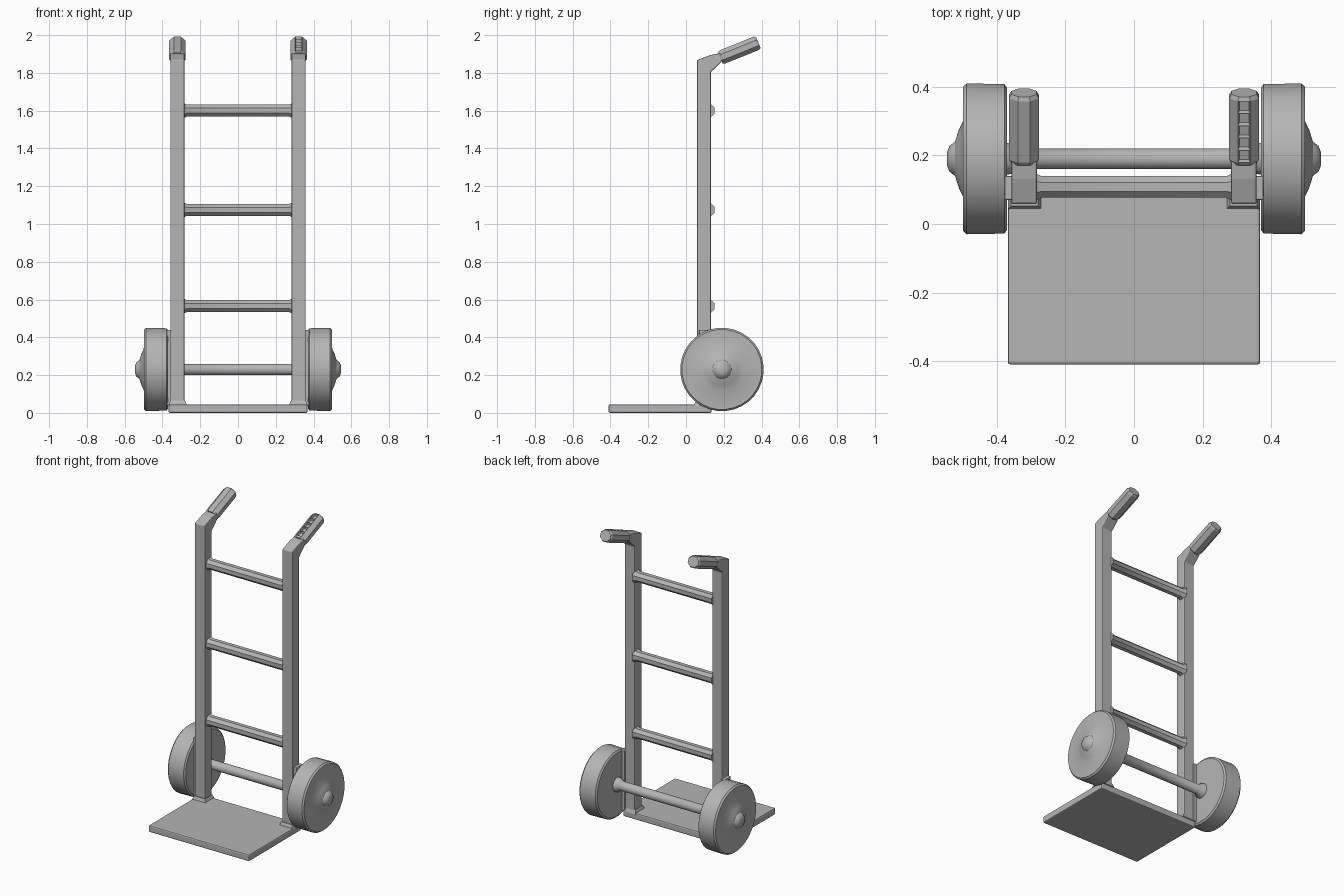
import bpy, bmesh, math
from mathutils import Vector

default = bpy.data.objects.get("Cube")
if default:
    bpy.data.objects.remove(default, do_unlink=True)

grey = bpy.data.materials.new("plain_grey")
grey.use_nodes = True
colour = (0.46, 0.46, 0.46, 1)
grey.diffuse_color = colour
grey.node_tree.nodes["Principled BSDF"].inputs["Base Color"].default_value = colour


def finish(name, bm, bevel=0.0, smooth=False):
    bmesh.ops.recalc_face_normals(bm, faces=bm.faces)
    mesh = bpy.data.meshes.new(name)
    bm.to_mesh(mesh)
    bm.free()
    obj = bpy.data.objects.new(name, mesh)
    bpy.context.collection.objects.link(obj)
    mesh.materials.append(grey)
    if bevel:
        mod = obj.modifiers.new("soft_edges", "BEVEL")
        mod.width = bevel
        mod.segments = 2
    if smooth:
        bpy.ops.object.select_all(action="DESELECT")
        obj.select_set(True)
        bpy.context.view_layer.objects.active = obj
        bpy.ops.object.shade_smooth_by_angle(angle=math.radians(35))
    return obj


def box(name, low, high, bevel=0.0, top_scale=1.0):
    bm = bmesh.new()
    bmesh.ops.create_cube(bm, size=1)
    low, high = Vector(low), Vector(high)
    for v in bm.verts:
        s = top_scale if v.co.z > 0 else 1.0
        v.co = Vector((v.co.x * s, v.co.y * s, v.co.z)) * (high - low) + (low + high) / 2
    return finish(name, bm, bevel)


def loft(bm, rings):
    """Skin a list of vertex rings and cap both ends."""
    n = len(rings[0])
    for a, b in zip(rings, rings[1:]):
        for i in range(n):
            bm.faces.new((a[i], a[(i + 1) % n], b[(i + 1) % n], b[i]))
    bm.faces.new(rings[0])
    bm.faces.new(rings[-1])


def turned(name, profile, y, z, sides):
    """Turn (x, radius) pairs about an axis along x."""
    bm = bmesh.new()
    rings = []
    for x, r in profile:
        angles = [math.tau * (i + 0.5) / sides for i in range(sides)]
        rings.append([bm.verts.new((x, y + r * math.cos(a), z + r * math.sin(a)))
                      for a in angles])
    loft(bm, rings)
    return finish(name, bm, smooth=True)


def rail(name, side):
    """Square upright with its bent neck, as a side outline given width."""
    outline = [(0.058, 0.01), (0.132, 0.01), (0.132, 1.805), (0.185, 1.855),
               (0.21, 1.91), (0.132, 1.895), (0.058, 1.868)]
    bm = bmesh.new()
    loft(bm, [[bm.verts.new((side * x, y, z)) for y, z in outline]
              for x in (0.283, 0.358)])
    return finish(name, bm, bevel=0.006)


def grip(name, side, ridged):
    """Eight-sided handle along the neck direction, with finger notches if ridged."""
    start, end = Vector((side * 0.321, 0.182, 1.88)), Vector((side * 0.321, 0.383, 1.961))
    along = (end - start).normalized()
    up = Vector((1, 0, 0)).cross(along)
    length = (end - start).length
    steps = [0, 0.012] + [0.012 + (length - 0.024) * i / 5 for i in range(1, 6)] + [length]
    bm = bmesh.new()
    rings = []
    for k, t in enumerate(steps):
        s = 0.85 if k in (0, len(steps) - 1) else 1.0
        ring = []
        for i in range(8):
            a = math.tau * (i + 0.5) / 8
            offset = Vector((0.047 * math.cos(a), 0, 0)) + up * 0.041 * math.sin(a)
            ring.append(bm.verts.new(start + along * t + offset * s))
        rings.append(ring)
    loft(bm, rings)
    bmesh.ops.recalc_face_normals(bm, faces=bm.faces)
    if ridged:
        tops = [f for f in bm.faces if f.normal.dot(up) > 0.98]
        bmesh.ops.inset_individual(bm, faces=tops, thickness=0.006, depth=-0.014)
    return finish(name, bm)


# Toe plate and rungs
box("toe_plate", (-0.368, -0.41, 0), (0.368, 0.135, 0.045), bevel=0.008)
for i, z in enumerate((0.565, 1.075, 1.6)):
    ends = [(-0.29, 0.045), (-0.27, 0.034), (0.27, 0.034), (0.29, 0.045)]
    turned(f"rung_{i + 1}", ends, 0.108, z, 8)

# Axle with a collar beside each wheel
AXLE_Y, AXLE_Z = 0.19, 0.23
turned("axle", [(-0.38, 0.05), (-0.355, 0.045), (-0.335, 0.031),
                (0.335, 0.031), (0.355, 0.045), (0.38, 0.05)], AXLE_Y, AXLE_Z, 12)

# Mirrored uprights, handles and wheels
for label, side in (("left", 1), ("right", -1)):
    rail(f"{label}_rail", side)
    grip(f"{label}_grip", side, ridged=side > 0)
    x0, x1 = sorted((side * 0.27, side * 0.368))
    box(f"{label}_rail_foot", (x0, 0.043, 0.04), (x1, 0.14, 0.065), top_scale=0.8)
    x0, x1 = sorted((side * 0.35, side * 0.378))
    box(f"{label}_wheel_mount", (x0, 0.07, 0.04), (x1, 0.14, 0.44), bevel=0.005)
    wheel = [(0.37, 0.208), (0.378, 0.219), (0.488, 0.221), (0.498, 0.212),
             (0.499, 0.11), (0.511, 0.085), (0.522, 0.05), (0.538, 0.038), (0.545, 0.02)]
    turned(f"{label}_wheel", [(side * x, r) for x, r in wheel], AXLE_Y, AXLE_Z, 32)
